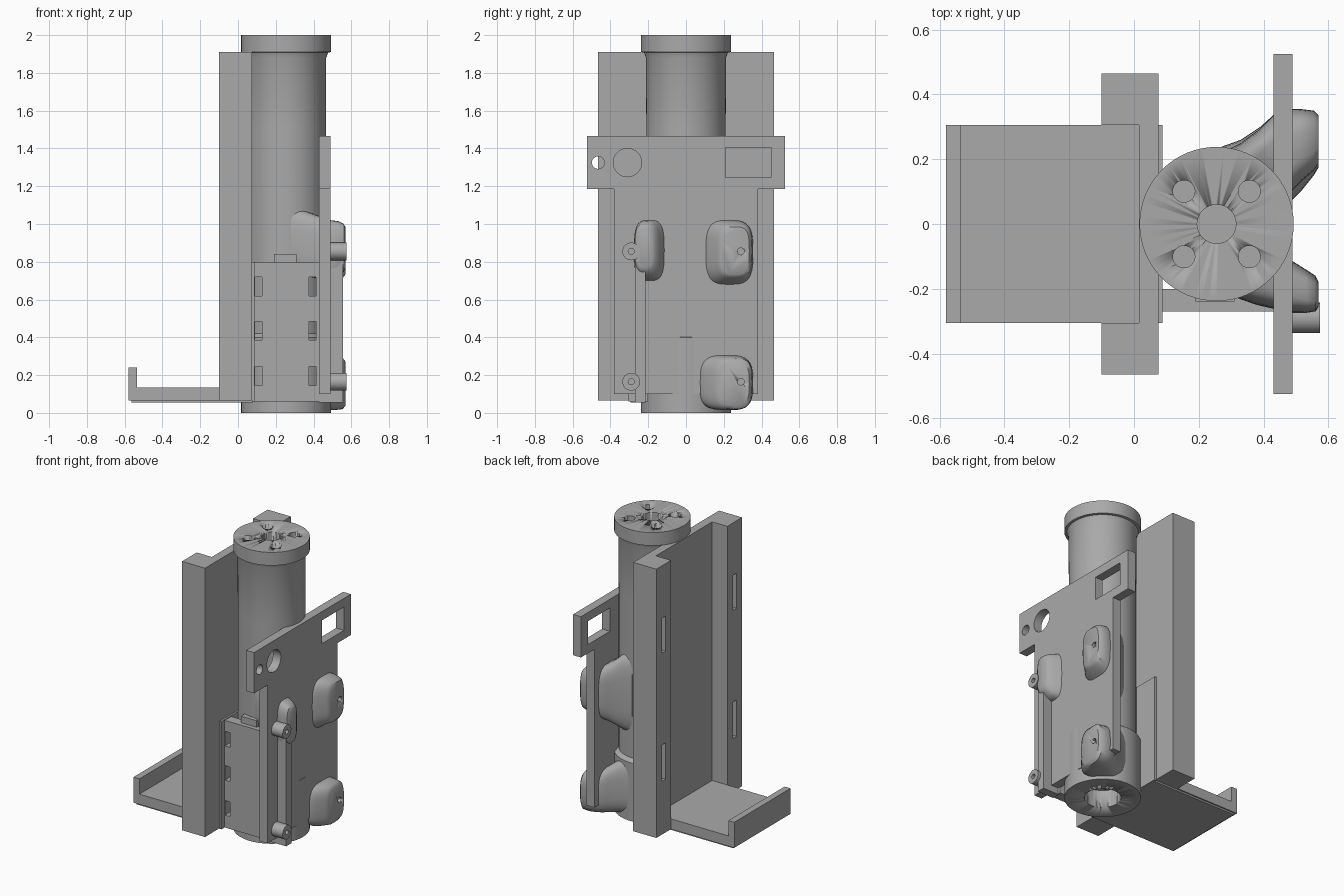
import bpy, bmesh, math
from mathutils import Vector, Matrix

if "Cube" in bpy.data.objects:
    bpy.data.objects.remove(bpy.data.objects["Cube"])

GREY = (0.4, 0.4, 0.4, 1)
grey = bpy.data.materials.new("plain grey")
grey.use_nodes = True
grey.diffuse_color = GREY
grey.node_tree.nodes["Principled BSDF"].inputs["Base Color"].default_value = GREY

AX = 0.255  # barrel axis


def finish(name, bm, smooth=False):
    bmesh.ops.recalc_face_normals(bm, faces=bm.faces)
    mesh = bpy.data.meshes.new(name)
    bm.to_mesh(mesh)
    bm.free()
    mesh.materials.append(grey)
    ob = bpy.data.objects.new(name, mesh)
    bpy.context.collection.objects.link(ob)
    if smooth:
        bpy.ops.object.select_all(action="DESELECT")
        ob.select_set(True)
        bpy.context.view_layer.objects.active = ob
        bpy.ops.object.shade_smooth_by_angle(angle=math.radians(40))
    return ob


def box(name, x, y, z):
    bm = bmesh.new()
    bmesh.ops.create_cube(bm, size=1)
    for v in bm.verts:
        v.co = Vector(r[0] if c < 0 else r[1] for c, r in zip(v.co, (x, y, z)))
    return finish(name, bm)


def prism(name, points, lo, hi, axis="z"):
    """Extrude a closed 2D outline along z (xy points) or x (yz points)."""
    bm = bmesh.new()
    put = (lambda p, h: (p[0], p[1], h)) if axis == "z" else (lambda p, h: (h, p[0], p[1]))
    face = bm.faces.new([bm.verts.new(put(p, lo)) for p in points])
    new = bmesh.ops.extrude_face_region(bm, geom=[face])["geom"]
    step = Vector(put((0, 0), hi - lo))
    bmesh.ops.translate(bm, vec=step, verts=[g for g in new if isinstance(g, bmesh.types.BMVert)])
    return finish(name, bm)


def rod(name, centre, r, lo, hi, axis="z", sides=32):
    ring = [(centre[0] + r * math.cos(i * math.tau / sides),
             centre[1] + r * math.sin(i * math.tau / sides)) for i in range(sides)]
    ob = prism(name, ring, lo, hi, axis)
    for p in ob.data.polygons:
        p.use_smooth = len(p.vertices) == 4
    return ob


def lathe(name, profile, steps=64):
    """Revolve (radius, height) points about the barrel axis."""
    bm = bmesh.new()
    vs = [bm.verts.new((AX + r, 0, z)) for r, z in profile]
    edges = [bm.edges.new(pair) for pair in zip(vs, vs[1:])]
    bmesh.ops.spin(bm, geom=vs + edges, cent=(AX, 0, 0), axis=(0, 0, 1),
                   angle=math.tau, steps=steps, use_duplicate=False)
    bmesh.ops.remove_doubles(bm, verts=bm.verts, dist=0.0005)
    return finish(name, bm, True)


def loft(name, sections, n=32):
    """Skin rounded-rectangle sections (x, y0, y1, z0, z1)."""
    bm = bmesh.new()
    rings = []
    for x, y0, y1, z0, z1 in sections:
        ring = []
        for i in range(n):
            c, s = math.cos(i * math.tau / n), math.sin(i * math.tau / n)
            u, w = [math.copysign(abs(t) ** 0.6, t) for t in (c, s)]
            ring.append(bm.verts.new((x, (y0 + y1 + u * (y1 - y0)) / 2, (z0 + z1 + w * (z1 - z0)) / 2)))
        rings.append(ring)
    for a, b in zip(rings, rings[1:]):
        for i in range(n):
            j = (i + 1) % n
            bm.faces.new((a[i], a[j], b[j], b[i]))
    bm.faces.new(rings[0])
    bm.faces.new(rings[-1])
    return finish(name, bm, True)


def cut(target, cutters):
    for c in cutters:
        c.hide_render = True
        c.hide_set(True)
        m = target.modifiers.new("cut", "BOOLEAN")
        m.operation, m.solver, m.object = "DIFFERENCE", "EXACT", c


# Barrel with end flange and thick lower collar
barrel = lathe("barrel", [(0, 2), (0.238, 2), (0.238, 1.91), (0.222, 1.908), (0.212, 1.88),
                          (0.21, 1.5), (0.21, 0.42), (0.238, 0.4), (0.238, 0), (0, 0)])
holes = [rod("flange_hole_cutter", (AX + i * 0.101, j * 0.101), 0.034, 1.92, 2.1)
         for i in (-1, 1) for j in (-1, 1)]
holes.append(rod("centre_hole_cutter", (AX, 0), 0.06, 1.88, 2.1))
holes.append(rod("lower_bore_cutter", (AX, 0), 0.115, -0.1, 0.12))
cut(barrel, holes)

# Channel opening to the right, with blind slots in both flange ends
half = [(0.075, 0.465), (-0.1, 0.465), (-0.1, 0.305), (0.015, 0.305)]
channel = prism("channel", half + [(x, -y) for x, y in reversed(half)], 0.065, 1.91)
cut(channel, [box("slot_cutter", (-0.2, -0.05), (s * 0.385 - 0.02, s * 0.385 + 0.02), z)
              for s in (-1, 1) for z in ((0.43, 0.68), (1.31, 1.55))])

# Tray with end lip
box("tray_floor", (-0.58, 0.015), (-0.305, 0.305), (0.065, 0.135))
box("tray_lip", (-0.58, -0.535), (-0.305, 0.305), (0.135, 0.24))
box("tray_underside", (-0.565, 0.08), (-0.295, 0.295), (0.054, 0.065))
box("backing_plate", (0.075, 0.088), (-0.305, 0.305), (0.06, 0.8))

# Slotted front panel
panel = box("front_panel", (0.075, 0.435), (-0.27, -0.2), (0.06, 0.795))
cut(panel, [box("panel_slot_cutter", x, (-0.4, -0.1), (z, z + 0.1))
            for x in ((0.09, 0.128), (0.375, 0.412)) for z in (0.145, 0.385, 0.62)])
box("panel_tab", (0.19, 0.31), (-0.24, -0.19), (0.79, 0.84))

# Mounting plate with wide top bar
side = [(0.38, 0.1), (0.38, 1.185), (0.525, 1.185), (0.525, 1.465)]
plate = prism("mounting_plate", side + [(-y, z) for y, z in reversed(side)], 0.43, 0.49, "x")
cut(plate, [rod("small_hole_cutter", (-0.465, 1.325), 0.033, 0.3, 0.6, "x"),
            rod("large_hole_cutter", (-0.31, 1.325), 0.075, 0.3, 0.6, "x"),
            box("window_cutter", (0.3, 0.6), (0.21, 0.45), (1.245, 1.405))])

# Smooth lugs flowing from the barrel through the plate
upper = loft("upper_lug", [(0.26, 0, 0.215, 0.55, 1.15), (0.33, 0.02, 0.25, 0.58, 1.12),
                           (0.39, 0.05, 0.295, 0.63, 1.06), (0.44, 0.08, 0.345, 0.67, 1.03),
                           (0.49, 0.105, 0.355, 0.68, 1.02), (0.515, 0.13, 0.355, 0.7, 1.015),
                           (0.555, 0.165, 0.35, 0.715, 1.0), (0.57, 0.185, 0.335, 0.735, 0.985)])
lower = loft("lower_lug", [(0.26, 0, 0.235, 0.02, 0.42), (0.33, 0.02, 0.26, 0.02, 0.4),
                           (0.39, 0.04, 0.3, 0.02, 0.36), (0.44, 0.06, 0.345, 0.02, 0.32),
                           (0.49, 0.075, 0.355, 0.015, 0.305), (0.515, 0.1, 0.355, 0.015, 0.3),
                           (0.555, 0.15, 0.35, 0.02, 0.29), (0.57, 0.175, 0.335, 0.04, 0.27)])
for lug, z in ((upper, 0.855), (lower, 0.165)):
    cut(lug, [rod("lug_hole_cutter", (0.29, z), 0.018, 0.53, 0.7, "x", 16)])

# Vertical strap with rounded head
loft("strap_head", [(0.28, -0.215, 0, 0.72, 1.1), (0.38, -0.25, -0.06, 0.72, 1.06),
                    (0.49, -0.275, -0.115, 0.7, 1.02), (0.53, -0.275, -0.14, 0.72, 1.015),
                    (0.56, -0.27, -0.16, 0.75, 1.0), (0.57, -0.255, -0.18, 0.77, 0.98)])
box("strap", (0.43, 0.555), (-0.27, -0.215), (0.055, 0.9))

# Round standoffs beside the strap
for z in (0.855, 0.165):
    standoff = rod("standoff", (-0.29, z), 0.047, 0.45, 0.575, "x")
    cut(standoff, [rod("standoff_hole_cutter", (-0.29, z), 0.016, 0.53, 0.7, "x", 16)])
